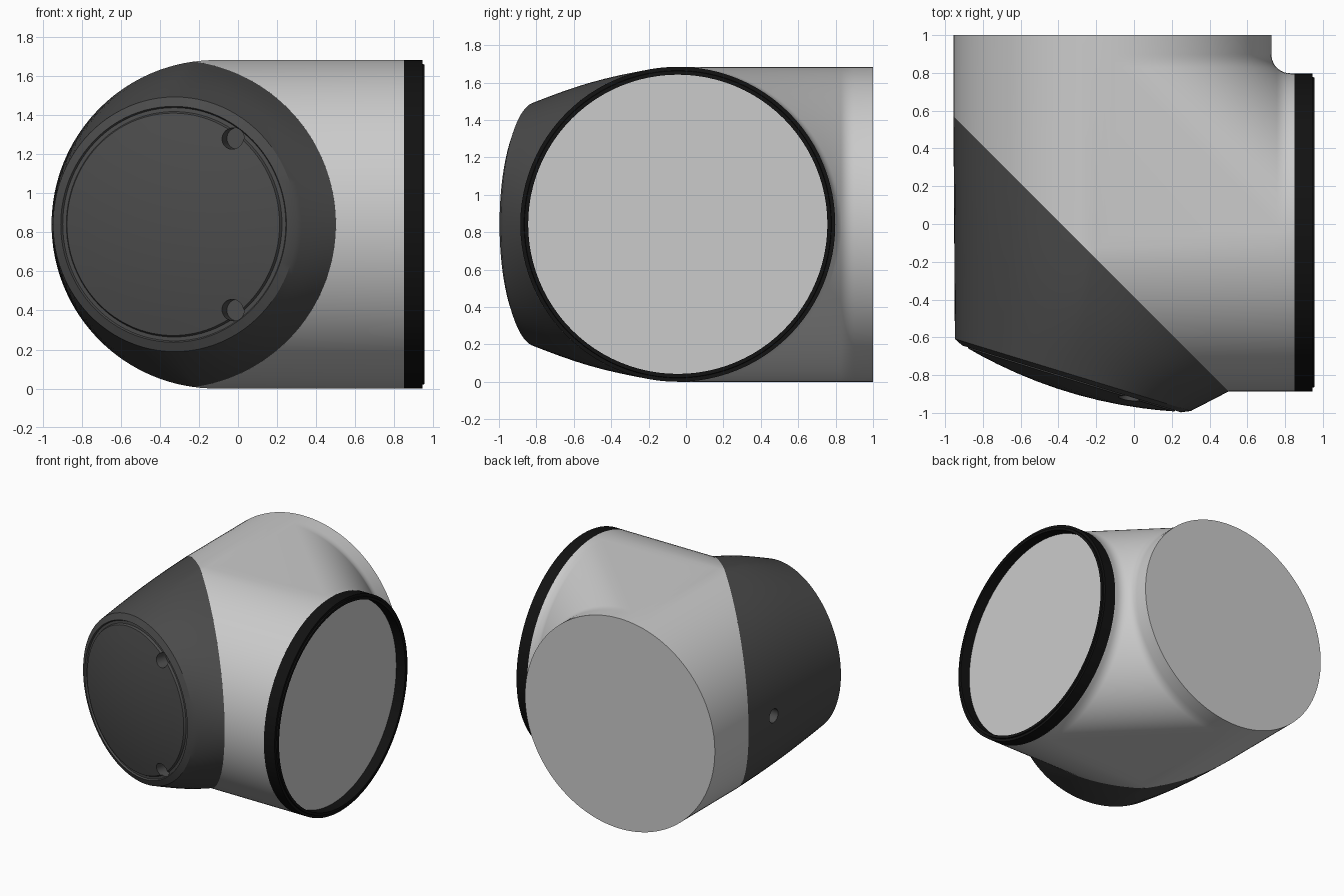
import bpy, bmesh
from math import sin, cos, pi, sqrt, radians
from mathutils import Vector, Matrix

if "Cube" in bpy.data.objects:
    bpy.data.objects.remove(bpy.data.objects["Cube"])

R = 0.842                     # pipe radius
AX, AY, AZ = -0.114, -0.044, R  # where the two pipe axes meet
CUT = -0.226                  # mitre plane: p + q = CUT (axis coordinates)
BEND = 0.90                   # where each pipe turns into the diagonal web
SOFT = 0.042                  # rounding of those turns


def material(name, v):
    m = bpy.data.materials.new(name)
    m.diffuse_color = (v, v, v, 1)
    m.use_nodes = True
    m.node_tree.nodes["Principled BSDF"].inputs["Base Color"].default_value = m.diffuse_color
    return m


def loft(name, rings, mat=None, closed=False):
    """Skin equal-length rings; cap both ends, or join last to first."""
    bm = bmesh.new()
    rows = [[bm.verts.new(p) for p in ring] for ring in rings]
    n = len(rows[0])
    pairs = list(zip(rows, rows[1:])) + ([(rows[-1], rows[0])] if closed else [])
    for a, b in pairs:
        for i in range(n):
            j = (i + 1) % n
            bm.faces.new((a[i], a[j], b[j], b[i]))
    if not closed:
        bm.faces.new(rows[0][::-1])
        bm.faces.new(rows[-1])
    bmesh.ops.remove_doubles(bm, verts=bm.verts, dist=1e-5)
    bmesh.ops.recalc_face_normals(bm, faces=bm.faces)
    me = bpy.data.meshes.new(name)
    bm.to_mesh(me)
    bm.free()
    ob = bpy.data.objects.new(name, me)
    bpy.context.collection.objects.link(ob)
    if mat:
        me.materials.append(mat)
    return ob


def smooth(ob):
    bpy.ops.object.select_all(action='DESELECT')
    ob.select_set(True)
    bpy.context.view_layer.objects.active = ob
    bpy.ops.object.shade_smooth_by_angle(angle=radians(25))


dark = material("dark_plastic", 0.07)
black = material("black_rubber", 0.006)


# Elbow body: stacked horizontal outlines, round pipes joined by a diagonal web
def outline(t):
    c, z = max(R * cos(t), 0.0), AZ + R * sin(t)
    m = max(-c, CUT + c)
    end_p, end_q = 0.85 - AX, 1.0 - AY
    pts = [(-c, end_q), (-c, m), (m, -c), (end_p, -c), (end_p, c)]
    d = SOFT / sqrt(2)
    turn = []                 # softened corner from the x pipe into the web
    a, b, e = Vector((BEND + SOFT, c)), Vector((BEND, c)), Vector((BEND - d, c + d))
    for i in range(7):
        f = i / 6
        turn.append(a * (1 - f) ** 2 + b * (2 * f * (1 - f)) + e * f * f)
    pts += [tuple(v) for v in turn]
    pts += [(v.y, v.x) for v in reversed(turn)]
    pts.append((c, end_q))
    return [(p + AX, q + AY, z) for p, q in pts]


LEVELS = 64
body = loft("elbow_body", [outline(-pi / 2 + pi * i / LEVELS) for i in range(LEVELS + 1)])
smooth(body)

# Seal ring and recessed flat disc on the x end
N = 96


def x_ring(x, r):
    return [(x, AY + r * cos(2 * pi * i / N), AZ + r * sin(2 * pi * i / N)) for i in range(N)]


ring = loft("seal_ring", [x_ring(*p) for p in
            ((0.85, R), (0.945, R), (0.945, 0.822), (0.955, 0.82), (0.955, 0.80), (0.85, 0.80))],
            black, closed=True)
smooth(ring)
disc = loft("flange_disc", [x_ring(0.85, 0.80), x_ring(0.875, 0.80)])
smooth(disc)

# Front cap: from the mitre outline to a tilted, domed round lid
C = Vector((-0.325, -0.803, AZ))
U = Vector((0.956, -0.292, 0)).normalized()
Nn = Vector((U.y, -U.x, 0))
Z = Vector((0, 0, 1))
half_h = sqrt(R * R - (CUT / 2) ** 2)


def mitre_ring():
    pts = []
    for i in range(N):
        a = 2 * pi * i / N
        z = half_h * sin(a)
        c = sqrt(R * R - z * z)
        p, q = (CUT + c, -c) if cos(a) > 0 else (-c, CUT + c)
        pts.append(Vector((p + AX, q + AY, AZ + z)))
    return pts


def lid_ring(r, h):
    return [C + Nn * h + U * (r * cos(2 * pi * i / N)) + Z * (r * sin(2 * pi * i / N))
            for i in range(N)]


base, rim = mitre_ring(), lid_ring(0.653, -0.004)
rings = [base]
for k in range(1, 8):         # slightly swelling side wall
    f = k / 8
    rings.append([a.lerp(b, f) + Z * (0.02 * sin(pi * f) * sin(2 * pi * i / N))
                  for i, (a, b) in enumerate(zip(base, rim))])
rings.append(rim)
rings += [lid_ring(*p) for p in ((0.605, 0.018), (0.598, 0.006), (0.578, 0.008), (0.57, 0.024))]
rings += [lid_ring(0.57 * f, 0.09 - 0.066 * f * f) for f in (0.85, 0.7, 0.5, 0.3, 0.1)]
cap = loft("front_cap", rings, dark)


# Screw holes in the lid and a locating hole in the left side
def drill(pos, axis, r, depth):
    axis = axis.normalized()
    rot = axis.to_track_quat('Z', 'Y').to_matrix()
    cutter = loft("hole_cutter", [[pos + rot @ Vector((r * cos(pi * i / 16), r * sin(pi * i / 16), h))
                                   for i in range(32)] for h in (-depth, 0.15)])
    mod = cap.modifiers.new("hole", 'BOOLEAN')
    mod.operation, mod.solver, mod.object = 'DIFFERENCE', 'EXACT', cutter
    bpy.context.view_layer.objects.active = cap
    bpy.ops.object.modifier_apply(modifier=mod.name)
    bpy.data.objects.remove(cutter)


for s in (-1, 1):
    drill(C + U * 0.32 + Z * (0.44 * s) + Nn * 0.03, Nn, 0.055, 0.08)
drill(Vector((-0.95, 0.25, AZ)), Vector((-1, 0, 0)), 0.055, 0.1)
smooth(cap)
